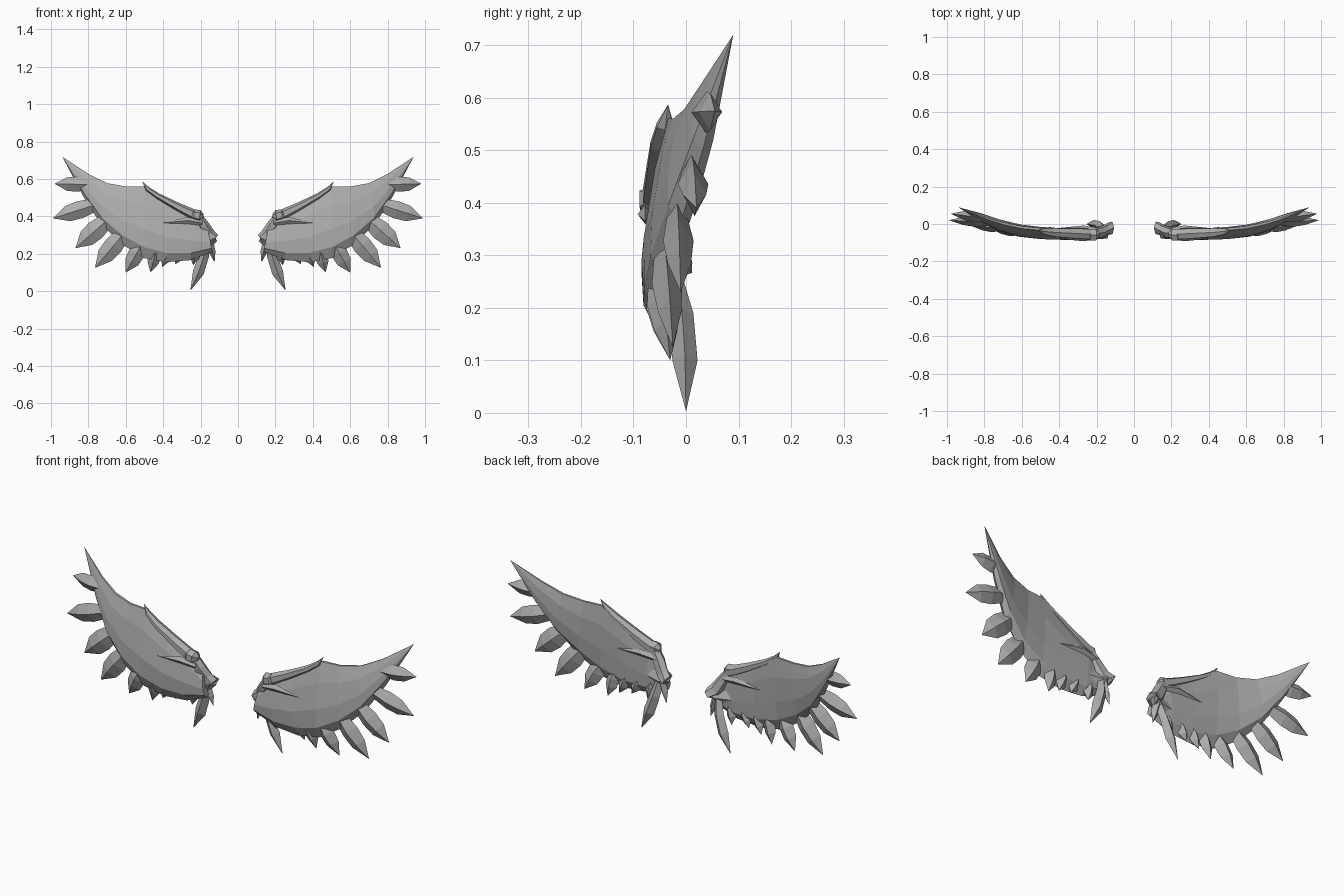
import bpy, bmesh, math
from mathutils import Vector

cube = bpy.data.objects.get("Cube")
if cube:
    bpy.data.objects.remove(cube, do_unlink=True)

grey = bpy.data.materials.new("stone grey")
grey.use_nodes = True
GREY = (0.42, 0.42, 0.42, 1)
grey.diffuse_color = GREY
grey.node_tree.nodes["Principled BSDF"].inputs["Base Color"].default_value = GREY


def sheet_y(x, z):
    """Middle depth of the curved wing surface."""
    lift = min(max((z - 0.3) / 0.3, 0), 1) * 0.03
    sweep = 0.115 * (max(x - 0.45, 0) / 0.49) ** 2
    return -0.055 + lift + sweep


def finish(name, bm):
    """Weld, mirror to the other wing and shade flat."""
    bmesh.ops.remove_doubles(bm, verts=bm.verts, dist=0.0005)
    bmesh.ops.recalc_face_normals(bm, faces=bm.faces)
    mesh = bpy.data.meshes.new(name)
    bm.to_mesh(mesh)
    bm.free()
    mesh.materials.append(grey)
    ob = bpy.data.objects.new(name, mesh)
    bpy.context.collection.objects.link(ob)
    mirror = ob.modifiers.new("other wing", 'MIRROR')
    mirror.use_mirror_merge = False
    return ob


def spindle(name, rings, sides=4):
    """Loft through rings (x, y, z, half width in the wing plane, half depth)."""
    bm = bmesh.new()
    loops = []
    pts = [Vector(r[:3]) for r in rings]
    for i, (x, y, z, w, d) in enumerate(rings):
        along = pts[min(i + 1, len(pts) - 1)] - pts[max(i - 1, 0)]
        across = Vector((along.z, 0, -along.x)).normalized()
        loop = []
        for k in range(sides):
            a = 2 * math.pi * k / sides
            loop.append(bm.verts.new(pts[i] + across * w * math.cos(a)
                                     + Vector((0, d * math.sin(a), 0))))
        loops.append(loop)
    for a, b in zip(loops, loops[1:]):
        for k in range(sides):
            n = (k + 1) % sides
            bm.faces.new((a[k], a[n], b[n], b[k]))
    bm.faces.new(loops[0])
    bm.faces.new(loops[-1])
    return finish(name, bm)


# Wing sheet: lofted between the leading edge and the feather line
lead = [(.16, .33), (.23, .42), (.36, .48), (.50, .56), (.60, .56), (.70, .578), (.80, .627), (.94, .72)]
line = [(.14, .23), (.25, .205), (.38, .205), (.50, .235), (.62, .30), (.73, .395), (.82, .52), (.94, .72)]
rows = [(0, .006), (.3, .022), (.7, .030), (1, .026), (1.18, 0)]
bm = bmesh.new()
grids = []
for side in (-1, 1):
    grid = []
    for i, (a, b) in enumerate(zip(lead, line)):
        taper = 0 if i == 7 else (.75 if i in (0, 6) else 1)
        col = []
        for t, half in rows:
            x = a[0] + (b[0] - a[0]) * t
            z = a[1] + (b[1] - a[1]) * t
            col.append(bm.verts.new((x, sheet_y(x, z) + side * half * taper, z)))
        grid.append(col)
    for c, d in zip(grid, grid[1:]):
        for r in range(len(rows) - 1):
            bm.faces.new((c[r], d[r], d[r + 1], c[r + 1]))
    grids.append(grid)
front, back = grids
for i in range(7):                       # leading edge strip
    bm.faces.new((front[i][0], front[i + 1][0], back[i + 1][0], back[i][0]))
for r in range(len(rows) - 1):           # inner end strip
    bm.faces.new((front[0][r], front[0][r + 1], back[0][r + 1], back[0][r]))
bmesh.ops.dissolve_degenerate(bm, dist=0.0003, edges=bm.edges)
finish("wing_sheet", bm)

# Flight feathers: root x, z, tip x, y, z, half width
feathers = [
    (.80, .57, .98, .055, .575, .042),
    (.77, .46, .99, .020, .39, .050),
    (.70, .38, .87, -.010, .23, .056),
    (.61, .31, .765, -.025, .125, .054),
    (.51, .26, .60, -.030, .10, .046),
    (.43, .25, .468, -.030, .10, .036),
    (.36, .24, .405, -.035, .13, .030),
    (.29, .24, .335, -.035, .145, .030),
    (.22, .25, .240, -.030, .14, .030),
]
for n, (rx, rz, tx, ty, tz, w) in enumerate(feathers, 1):
    ry = sheet_y(rx, rz)

    def at(t):
        return (rx + (tx - rx) * t, ry + (ty - ry) * t, rz + (tz - rz) * t)
    spindle(f"flight_feather_{n}", [
        (*at(0), w * .7, .018), (*at(.35), w * .95, .029),
        (*at(.64), w * .85, .022), (*at(1), 0, 0)])

# Hanging feather and small spur beneath the shoulder
spindle("hanging_feather", [
    (.165, -.03, .27, .02, .02), (.182, -.008, .19, .027, .022),
    (.212, -.002, .10, .030, .024), (.255, 0, .003, 0, 0)])
spindle("shoulder_spur", [
    (.155, -.03, .27, .022, .024), (.138, -.025, .21, .018, .018), (.125, -.02, .155, 0, 0)])

# Arm bone along the leading edge, ending in a claw
spindle("arm_bone", [
    (.20, -.052, .395, .022, .028), (.25, -.054, .415, .028, .032),
    (.33, -.050, .455, .022, .030), (.43, -.045, .510, .015, .026),
    (.485, -.040, .548, .012, .018), (.512, -.034, .587, 0, 0)], 6)

# Wrist knuckle
spindle("wrist_knuckle", [
    (.185, -.055, .40, .012, .012), (.205, -.058, .402, .032, .034),
    (.235, -.058, .408, .030, .035), (.26, -.055, .41, .012, .016)], 6)

# Thin finger spikes on both faces of the wing
for name, y in (("front_finger", -.078), ("back_finger", -.022)):
    spindle(name, [
        (.19, y + (.01 if y < -.05 else -.01), .365, .014, .012),
        (.27, y, .378, .018, .014), (.41, y, .365, 0, 0)])

# Shoulder joint flaring to a socket at the inner end
spindle("shoulder", [
    (.215, -.052, .40, .024, .026), (.185, -.045, .35, .032, .030),
    (.155, -.03, .30, .036, .026), (.122, -.021, .278, .028, .037)], 6)
spindle("shoulder_web", [
    (.12, -.021, .285, .018, .034), (.16, -.035, .265, .045, .030), (.26, -.05, .27, .06, .02)])
